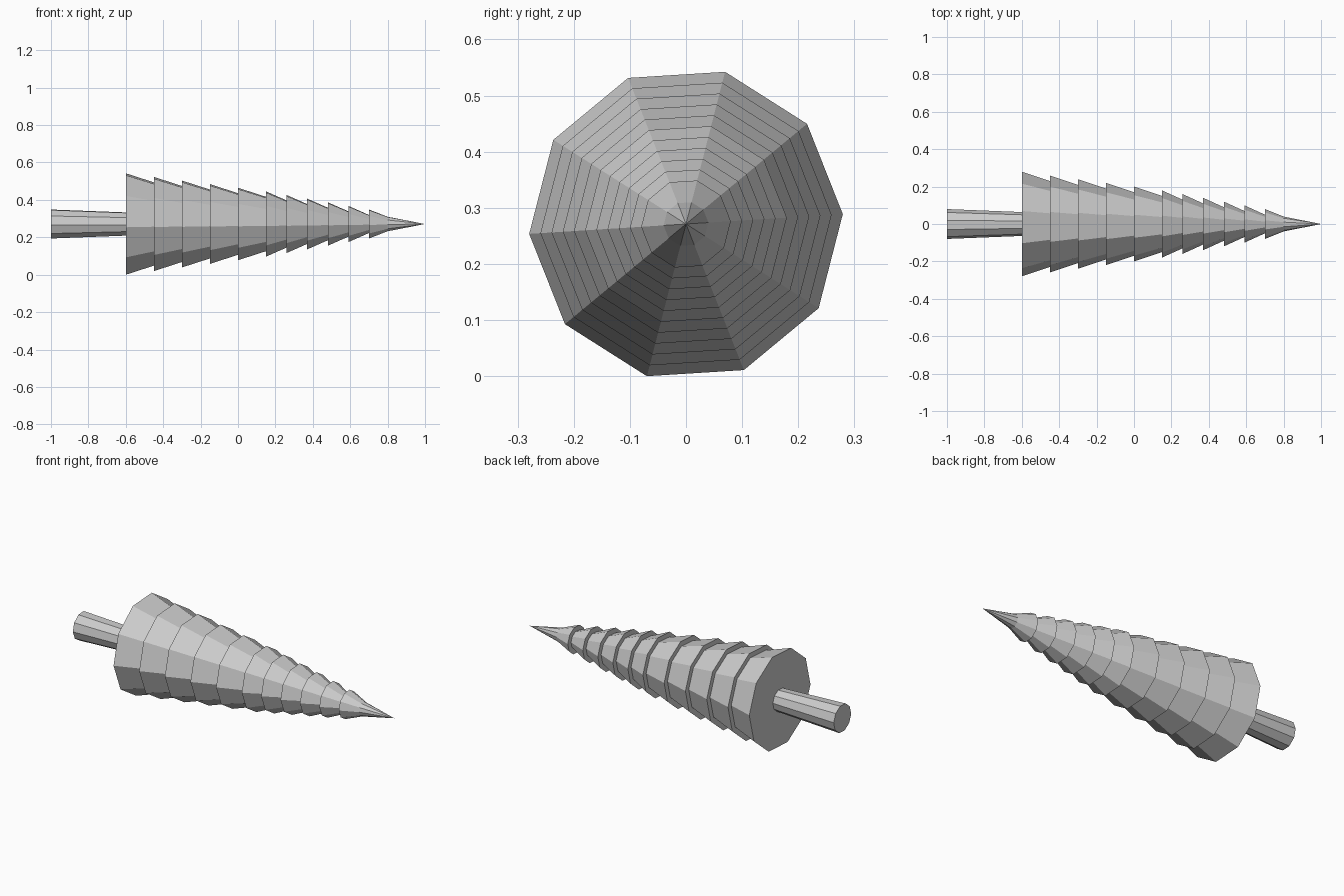
import bpy
import bmesh
import math

cube = bpy.data.objects.get("Cube")
if cube:
    bpy.data.objects.remove(cube, do_unlink=True)

SIDES = 10
TURN = math.radians(3.6)
AXIS_Z = 0.271

grey = bpy.data.materials.new("plain grey")
grey.use_nodes = True
colour = (0.6, 0.6, 0.6, 1.0)
grey.diffuse_color = colour
grey.node_tree.nodes["Principled BSDF"].inputs["Base Color"].default_value = colour


def lathe(name, profile):
    """Turn (x, radius) pairs around the long axis; zero radius makes a point."""
    bm = bmesh.new()
    rings = []
    for x, r in profile:
        count = SIDES if r > 0 else 1
        ring = []
        for i in range(count):
            a = TURN + math.tau * i / SIDES
            ring.append(bm.verts.new((x, r * math.cos(a), AXIS_Z + r * math.sin(a))))
        rings.append(ring)
    for low, high in zip(rings, rings[1:]):
        for i in range(SIDES):
            j = (i + 1) % SIDES
            if len(high) == 1:
                bm.faces.new((low[i], low[j], high[0]))
            else:
                bm.faces.new((low[i], low[j], high[j], high[i]))
    for ring in (rings[0], rings[-1]):
        if len(ring) > 1:
            bm.faces.new(ring)
    bmesh.ops.recalc_face_normals(bm, faces=bm.faces)
    mesh = bpy.data.meshes.new(name)
    bm.to_mesh(mesh)
    bm.free()
    mesh.materials.append(grey)
    obj = bpy.data.objects.new(name, mesh)
    bpy.context.collection.objects.link(obj)
    return obj


# Tapered trunk
lathe("trunk", [(-1.0, 0.08), (-0.6, 0.064)])

# Stepped foliage: long tiers near the base, shorter ones towards the tip
starts = [-0.6 + 0.15 * i for i in range(5)] + [0.15 + 0.11 * i for i in range(6)]
ends = starts[1:] + [0.8]
profile = []
for i, (start, end) in enumerate(zip(starts, ends)):
    radius = 0.28 - 0.02 * i
    drop = 0.05 if i < 10 else 0.04
    profile += [(start, radius), (end, radius - drop)]
profile.append((1.0, 0.0))
lathe("foliage", profile)
